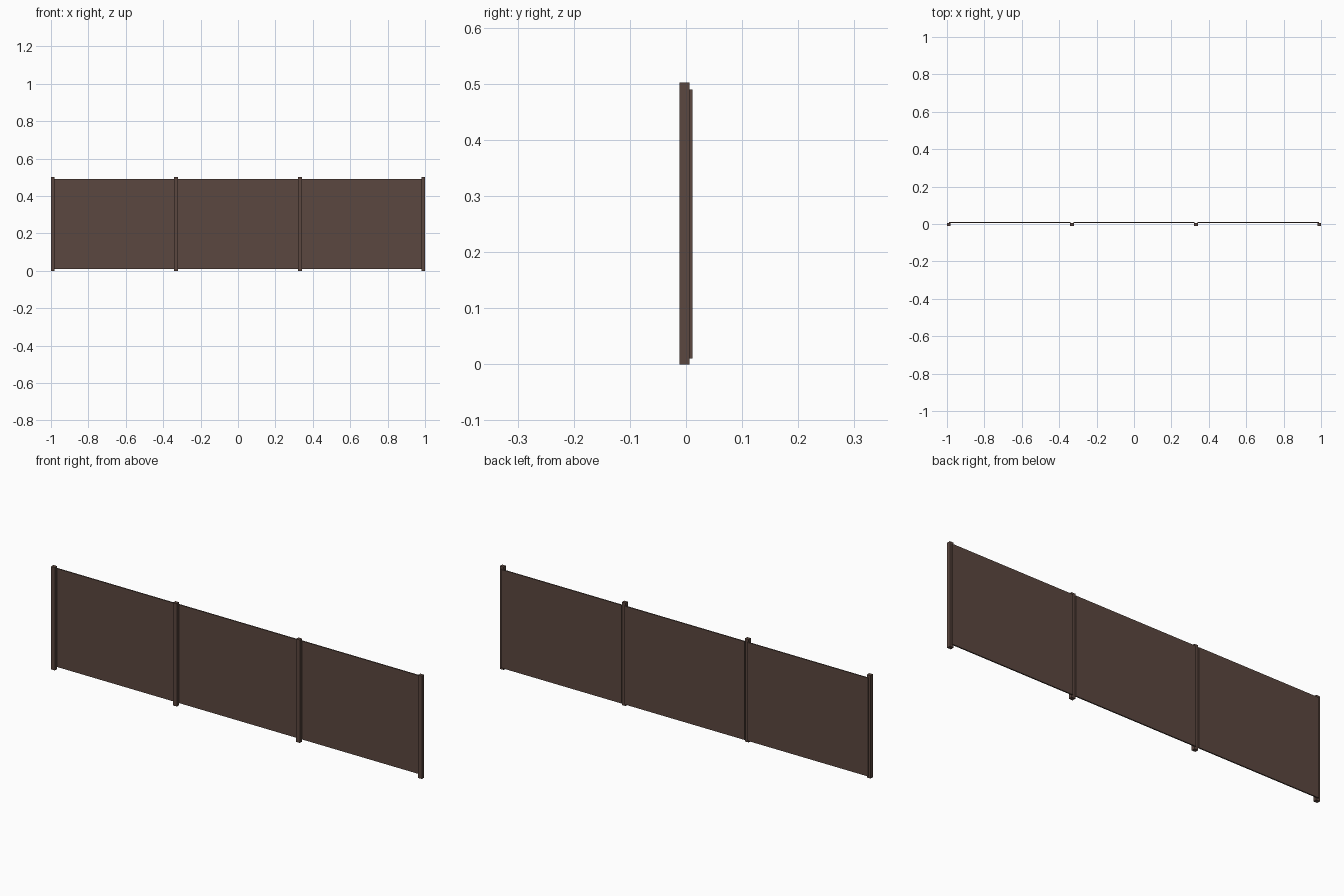
import bpy

cube = bpy.data.objects.get("Cube")
if cube:
    bpy.data.objects.remove(cube, do_unlink=True)


def make_material(name, colour):
    mat = bpy.data.materials.new(name)
    mat.use_nodes = True
    mat.diffuse_color = colour
    bsdf = mat.node_tree.nodes["Principled BSDF"]
    bsdf.inputs["Base Color"].default_value = colour
    bsdf.inputs["Roughness"].default_value = 0.8
    return mat


def make_box(name, x, y, z, mat):
    """Box spanning the given (low, high) ranges."""
    ranges = (x, y, z)
    centre = [(low + high) / 2 for low, high in ranges]
    bpy.ops.mesh.primitive_cube_add(size=1, location=centre)
    obj = bpy.context.object
    obj.name = name
    obj.scale = [high - low for low, high in ranges]
    bpy.ops.object.transform_apply(location=False, rotation=False, scale=True)
    obj.data.materials.append(mat)
    return obj


brown = make_material("dark brown", (0.104, 0.063, 0.050, 1))

POST_X = (-0.99, -0.332, 0.332, 0.99)
HALF_POST = 0.01
FRONT, JOIN, BACK = -0.012, 0.006, 0.012
HEIGHT = 0.502
HALF_GAP = 0.008

# Upright posts
for i, x in enumerate(POST_X):
    make_box(f"post_{i + 1}", (x - HALF_POST, x + HALF_POST),
             (FRONT, JOIN), (0, HEIGHT), brown)

# Thin panels fixed to the backs of the posts, with a gap at each inner post
for i, (left, right) in enumerate(zip(POST_X, POST_X[1:])):
    start = left if i == 0 else left + HALF_GAP
    end = right if i == len(POST_X) - 2 else right - HALF_GAP
    make_box(f"panel_{i + 1}", (start, end), (JOIN, BACK),
             (0.01, HEIGHT - 0.012), brown)
